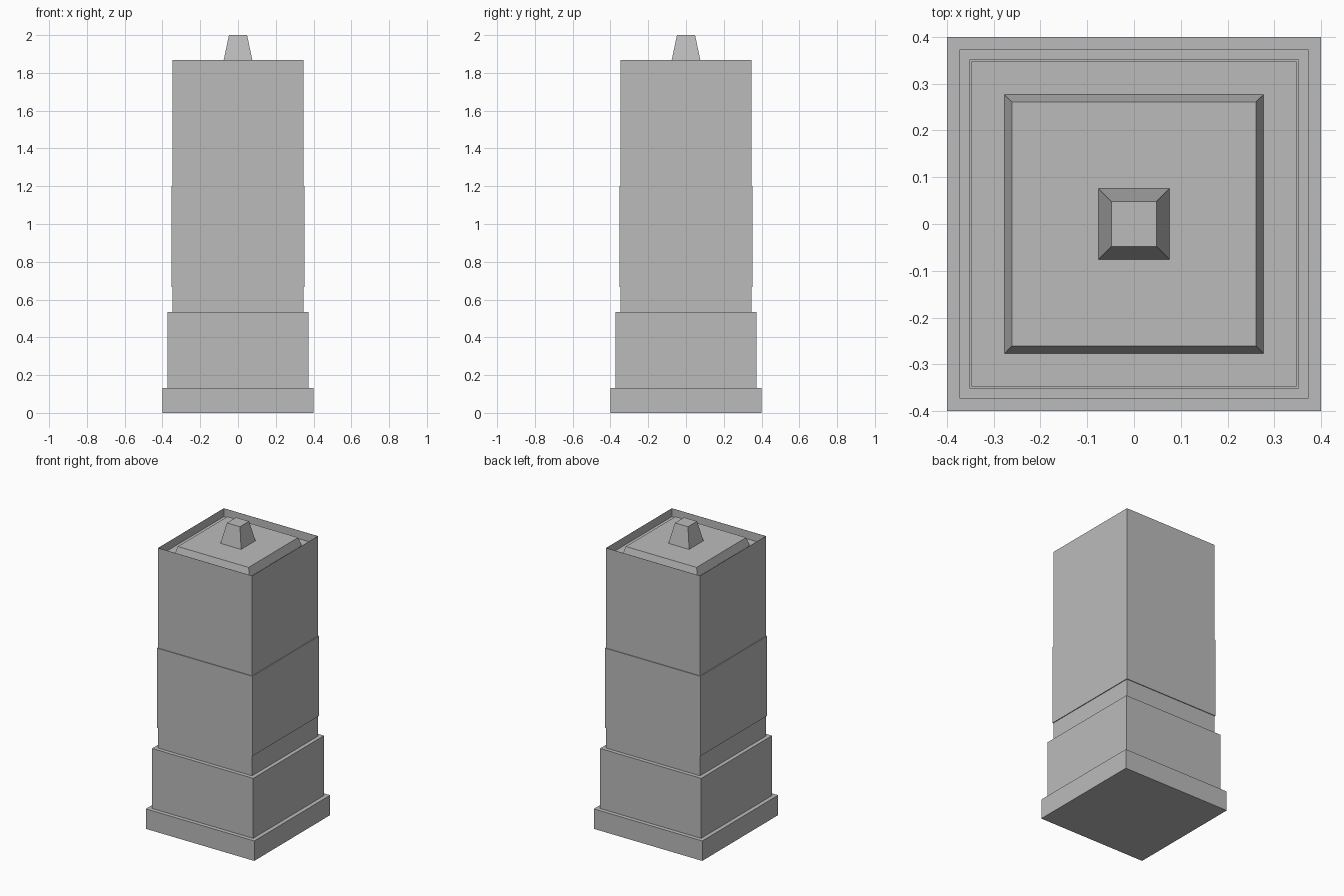
import bpy
import bmesh

cube = bpy.data.objects.get("Cube")
if cube:
    bpy.data.objects.remove(cube, do_unlink=True)

stone = bpy.data.materials.new("grey_stone")
stone.use_nodes = True
GREY = (0.5, 0.5, 0.5, 1)
stone.diffuse_color = GREY
stone.node_tree.nodes["Principled BSDF"].inputs["Base Color"].default_value = GREY


def square_loft(name, profile):
    """Closed square solid through (half width, height) steps."""
    bm = bmesh.new()
    rings = [[bm.verts.new((sx * w, sy * w, z))
              for sx, sy in ((-1, -1), (1, -1), (1, 1), (-1, 1))]
             for w, z in profile]
    for low, high in zip(rings, rings[1:]):
        for i in range(4):
            j = (i + 1) % 4
            bm.faces.new((low[i], low[j], high[j], high[i]))
    bm.faces.new(rings[0][::-1])
    bm.faces.new(rings[-1])
    mesh = bpy.data.meshes.new(name)
    bm.to_mesh(mesh)
    bm.free()
    mesh.materials.append(stone)
    obj = bpy.data.objects.new(name, mesh)
    bpy.context.collection.objects.link(obj)
    return obj


FOOT_TOP, PLINTH_TOP, ROOF = 0.133, 0.533, 1.867
ROOF_FLOOR = ROOF - 0.055

# Stepped base
square_loft("foot", [(0.4, 0), (0.4, FOOT_TOP)])
square_loft("plinth", [(0.373, FOOT_TOP), (0.373, PLINTH_TOP)])

# Shaft with a sunken roof behind a very thin rim
square_loft("shaft", [(0.347, PLINTH_TOP), (0.347, ROOF),
                      (0.346, ROOF), (0.346, ROOF_FLOOR)])

# Slightly raised band around the shaft
square_loft("middle_band", [(0.352, 0.667), (0.352, 1.2)])

# Tapered roof panel and the small finial on it
square_loft("roof_panel", [(0.277, ROOF_FLOOR), (0.261, ROOF)])
square_loft("finial", [(0.076, ROOF), (0.048, 2.0)])
